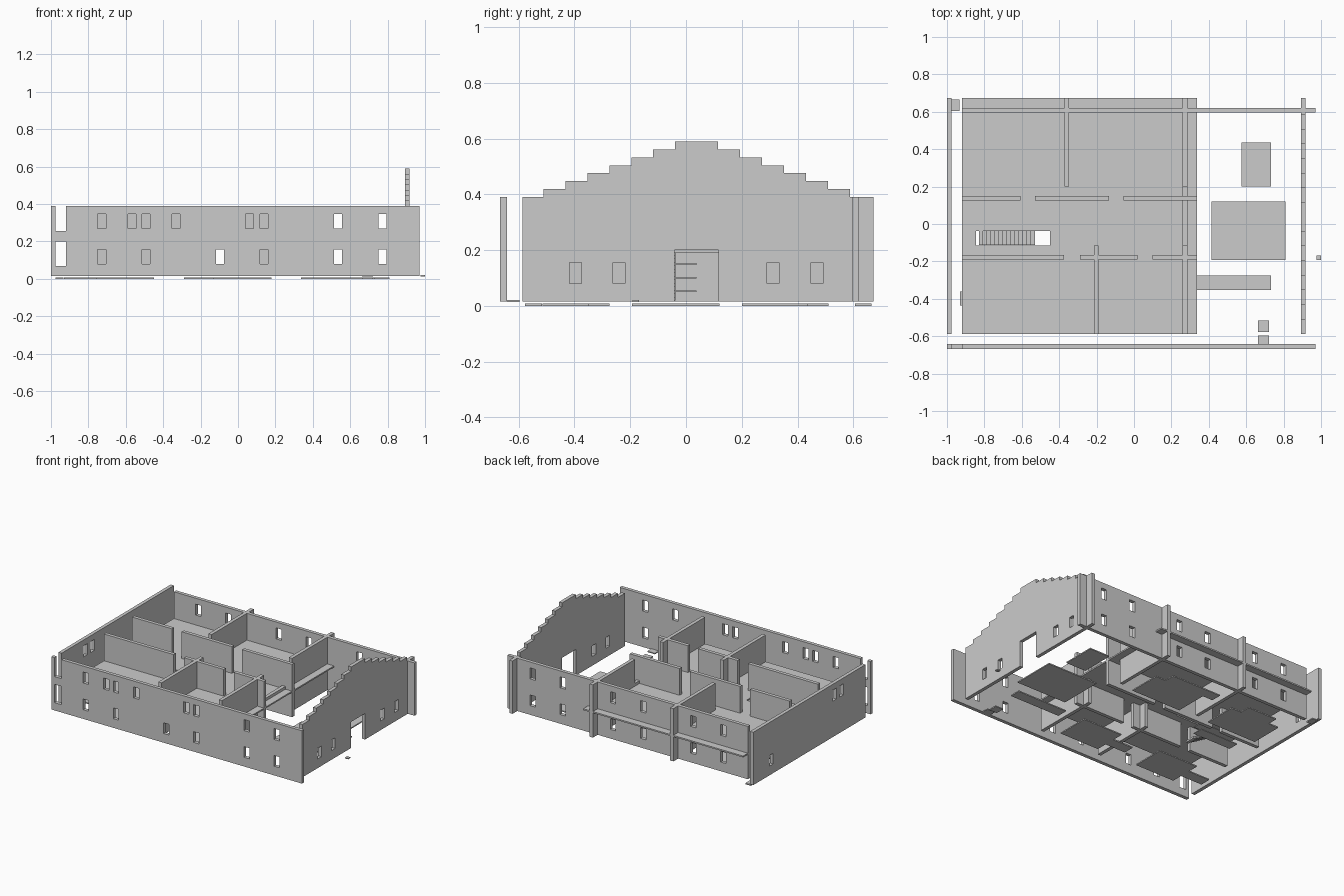
import bpy, bmesh
from mathutils import Vector

if "Cube" in bpy.data.objects:
    bpy.data.objects.remove(bpy.data.objects["Cube"])


def panel(name, normal, start, thick, u, v, holes=()):
    """Flat panel u by v with rectangular cut-outs (u0, u1, v0, v1), extruded along normal."""
    n = "xyz".index(normal)
    a, b = [i for i in range(3) if i != n]
    us = sorted({c for c in [*u] + [c for h in holes for c in h[:2]] if u[0] <= c <= u[1]})
    vs = sorted({c for c in [*v] + [c for h in holes for c in h[2:]] if v[0] <= c <= v[1]})
    bm = bmesh.new()
    verts = {}

    def vert(p, q):
        if (p, q) not in verts:
            co = Vector((0, 0, 0))
            co[a], co[b], co[n] = p, q, start
            verts[p, q] = bm.verts.new(co)
        return verts[p, q]

    for u0, u1 in zip(us, us[1:]):
        for v0, v1 in zip(vs, vs[1:]):
            cu, cv = (u0 + u1) / 2, (v0 + v1) / 2
            if not any(h[0] < cu < h[1] and h[2] < cv < h[3] for h in holes):
                bm.faces.new([vert(u0, v0), vert(u1, v0), vert(u1, v1), vert(u0, v1)])
    res = bmesh.ops.extrude_face_region(bm, geom=bm.faces[:], use_keep_orig=True)
    move = Vector((0, 0, 0))
    move[n] = thick
    bmesh.ops.translate(bm, vec=move, verts=[g for g in res["geom"] if isinstance(g, bmesh.types.BMVert)])
    bmesh.ops.recalc_face_normals(bm, faces=bm.faces[:])
    me = bpy.data.meshes.new(name)
    bm.to_mesh(me)
    bm.free()
    ob = bpy.data.objects.new(name, me)
    bpy.context.collection.objects.link(ob)
    return ob


def box(name, x0, x1, y0, y1, z0, z1):
    return panel(name, "z", z0, z1 - z0, (x0, x1), (y0, y1))


BASE, FLOOR, TOP, T = 0.015, 0.2, 0.39, 0.025
LOW, HIGH, W = (0.08, 0.156), (0.27, 0.348), 0.043


def windows(starts, level):
    return [(s, s + W, *level) for s in starts]


# Long outer walls
front_holes = windows([-0.75, -0.588, -0.513, -0.353, 0.04, 0.118, 0.513, 0.75], HIGH)
front_holes += windows([-0.75, -0.513, -0.118, 0.118, 0.513, 0.75], LOW)
front_holes += [(-0.975, -0.92, 0.255, TOP), (-0.975, -0.92, 0.07, 0.2)]
panel("front_wall", "y", -0.667, T, (-1, 0.97), (BASE, TOP), front_holes)
back_x = [-0.75, -0.513, -0.118, 0.118, 0.513, 0.75]
panel("back_wall", "y", 0.595, T, (-0.92, 0.97), (BASE, TOP), windows(back_x, HIGH) + windows(back_x, LOW))

# Left end wall
panel("left_wall", "x", -1, T, (-0.587, 0.673), (BASE, TOP),
      windows([0.45], LOW) + windows([-0.34, -0.26], HIGH))

# Stepped gable with doorway: cut the corners away step by step
steps = []
for i in range(7):
    z = TOP + i * 0.0285
    steps.append((-0.587, -0.51 + i * 0.0785, z, 0.59))
    steps.append((0.588 - i * 0.0788, 0.673, z, 0.59))
panel("gable_wall", "x", 0.892, T, (-0.587, 0.673), (BASE, 0.59),
      steps + windows([-0.417, -0.262, 0.291, 0.449], LOW) + [(-0.042, 0.116, BASE, 0.2)])

# Upper floor with stair well, overhanging the back wall as a ledge
panel("upper_floor", "z", 0.19, 0.01, (-0.92, 0.337), (-0.587, 0.673), [(-0.845, -0.45, -0.115, -0.037)])

# Corridor walls, with door gaps
panel("corridor_wall_back", "y", 0.125, T, (-0.92, 0.337), (BASE, TOP),
      [(-0.608, -0.53, BASE, TOP), (-0.135, -0.055, BASE, TOP)])
panel("corridor_wall_front", "y", -0.19, T, (-0.92, 0.337), (BASE, TOP),
      [(-0.373, -0.29, FLOOR, TOP), (0.02, 0.1, FLOOR, TOP),
       (-0.608, -0.53, BASE, 0.19), (-0.135, -0.055, BASE, 0.19)])

# Cross walls between rooms
box("room_wall_back", -0.372, -0.347, 0.2, 0.673, BASE, TOP)
box("room_wall_front", -0.215, -0.19, -0.587, -0.115, BASE, TOP)
panel("hall_wall", "x", 0.26, T, (-0.587, 0.673), (BASE, TOP),
      [(-0.115, 0.2, BASE, 0.19), (-0.115, 0.2, 0.22, TOP)])

# Stairs and half landings
for i in range(14):
    x = -0.53 - (i + 1) * 0.0214
    z = 0.02 + i * 0.0125
    box(f"stair_tread_{i}", x, x + 0.0214, -0.113, -0.037, z, z + 0.0125)
for i, z in enumerate([0.05, 0.098, 0.147]):
    box(f"stair_plate_{i}", -0.83, -0.53, -0.037, 0.038, z, z + 0.006)

# Thin ground plates in hall and rooms
plates = [
    (0.575, 0.732, 0.2, 0.437), (0.415, 0.81, -0.193, 0.12), (0.337, 0.732, -0.352, -0.275),
    (-0.21, 0.18, 0.2, 0.435), (-0.29, 0.1, 0.435, 0.51),
    (-0.84, -0.45, 0.2, 0.435), (-0.76, -0.53, 0.435, 0.51),
    (-0.13, 0.18, -0.515, -0.28), (-0.29, -0.13, -0.437, -0.36),
    (-0.76, -0.45, -0.515, -0.28), (-0.93, -0.76, -0.437, -0.36),
    (-0.975, -0.932, 0.605, 0.665),
]
for i, p in enumerate(plates):
    box(f"ground_plate_{i}", *p, 0, 0.008)
box("hall_plate", 0.662, 0.722, -0.577, -0.517, 0, 0.008)

# Small loose slabs by the walls
box("front_step", 0.662, 0.722, -0.642, -0.597, 0.014, 0.021)
box("door_slab", 0.975, 1, -0.192, -0.168, 0.014, 0.021)
